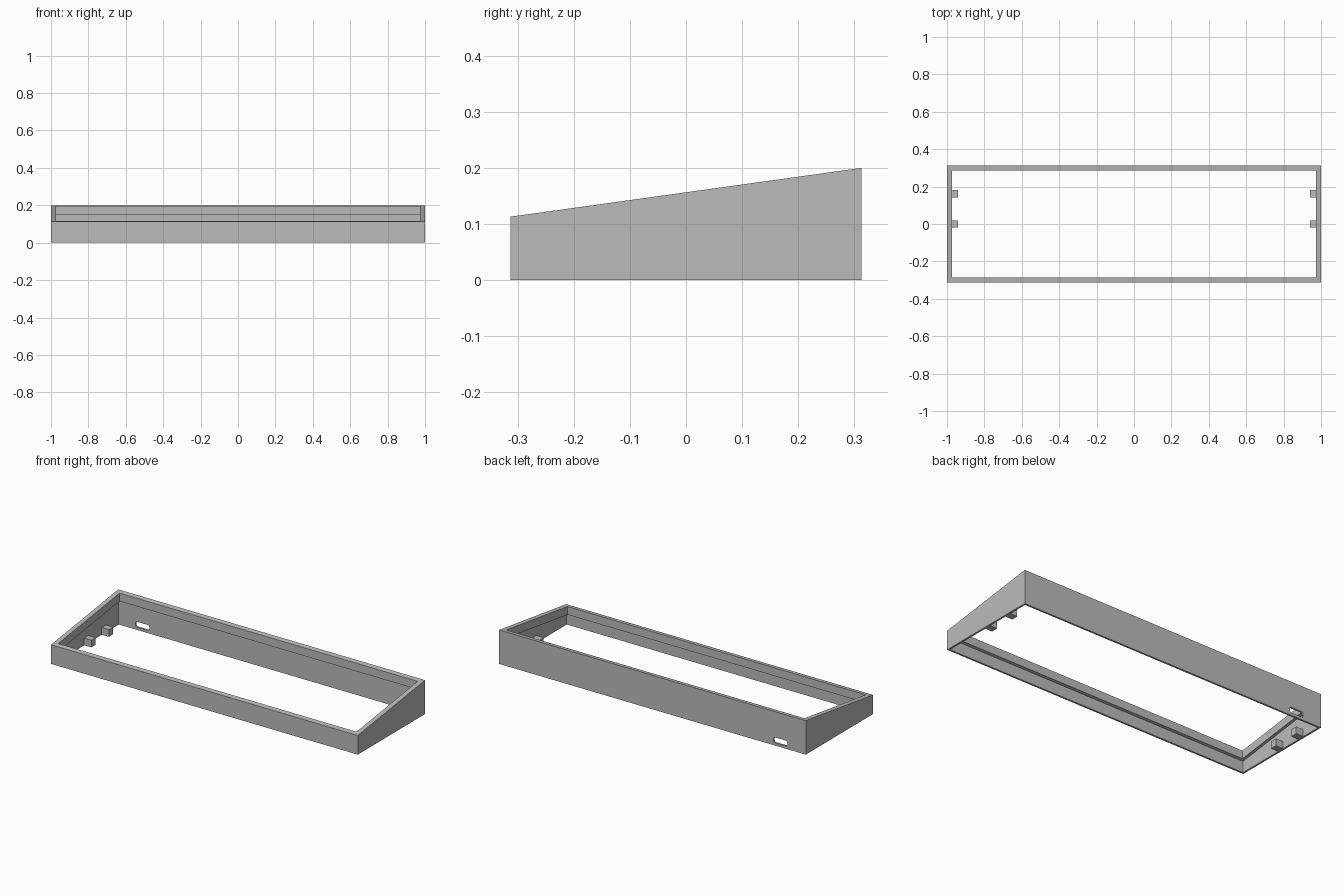
import bpy
import bmesh

if "Cube" in bpy.data.objects:
    bpy.data.objects.remove(bpy.data.objects["Cube"], do_unlink=True)

HALF_X, HALF_Y = 1.0, 0.313
FRONT_H, BACK_H = 0.113, 0.2
WALL, RIM, LIP = 0.011, 0.028, 0.048

grey = bpy.data.materials.new("plain grey")
grey.use_nodes = True
grey.diffuse_color = (0.5, 0.5, 0.5, 1)
grey.node_tree.nodes["Principled BSDF"].inputs["Base Color"].default_value = (0.5, 0.5, 0.5, 1)


def add_object(name, bm):
    bmesh.ops.recalc_face_normals(bm, faces=bm.faces)
    mesh = bpy.data.meshes.new(name)
    bm.to_mesh(mesh)
    bm.free()
    mesh.materials.append(grey)
    obj = bpy.data.objects.new(name, mesh)
    bpy.context.collection.objects.link(obj)
    return obj


def box(name, center, size):
    bm = bmesh.new()
    bmesh.ops.create_cube(bm, size=1)
    bmesh.ops.scale(bm, vec=size, verts=bm.verts)
    bmesh.ops.translate(bm, vec=center, verts=bm.verts)
    return add_object(name, bm)


def slope(y):
    return FRONT_H + (BACK_H - FRONT_H) * (y + HALF_Y) / (2 * HALF_Y)


# Wall section as (inset, follows the sloped top, height offset)
section = [(0, False, 0), (0, True, 0), (RIM, True, 0),
           (RIM, True, -LIP), (WALL, True, -LIP), (WALL, False, 0)]

# Sloped enclosure frame: thin walls with a thicker lip around the top
bm = bmesh.new()
loops = []
for inset, sloped, offset in section:
    loop = []
    for sx, sy in ((-1, -1), (1, -1), (1, 1), (-1, 1)):
        y = sy * (HALF_Y - inset)
        z = slope(y) + offset if sloped else 0
        loop.append(bm.verts.new((sx * (HALF_X - inset), y, z)))
    loops.append(loop)
for a, b in zip(loops, loops[1:] + loops[:1]):
    for i in range(4):
        j = (i + 1) % 4
        bm.faces.new((a[i], a[j], b[j], b[i]))
frame = add_object("sloped_frame", bm)

# Rounded cable slot through the back wall
cutter = box("slot_cutter", (-0.835, HALF_Y, 0.032), (0.09, 0.08, 0.032))
cutter.hide_render = True
bm = bmesh.new()
bm.from_mesh(cutter.data)
edges = [e for e in bm.edges if abs(e.verts[0].co.y - e.verts[1].co.y) > 0.05]
bmesh.ops.bevel(bm, geom=edges, offset=0.01, segments=3, profile=0.5, affect='EDGES')
bm.to_mesh(cutter.data)
bm.free()
cut = frame.modifiers.new("cable_slot", 'BOOLEAN')
cut.object = cutter
cut.operation = 'DIFFERENCE'
cut.solver = 'EXACT'
bpy.context.view_layer.objects.active = frame
bpy.ops.object.modifier_apply(modifier=cut.name)
bpy.data.objects.remove(cutter, do_unlink=True)

# Mounting blocks on the inside of both side walls
for side, sx in (("left", 1), ("right", -1)):
    for place, y in (("middle", 0.0), ("rear", 0.163)):
        box(f"{side}_{place}_mounting_block", (sx * 0.966, y, 0.022), (0.048, 0.04, 0.042))
